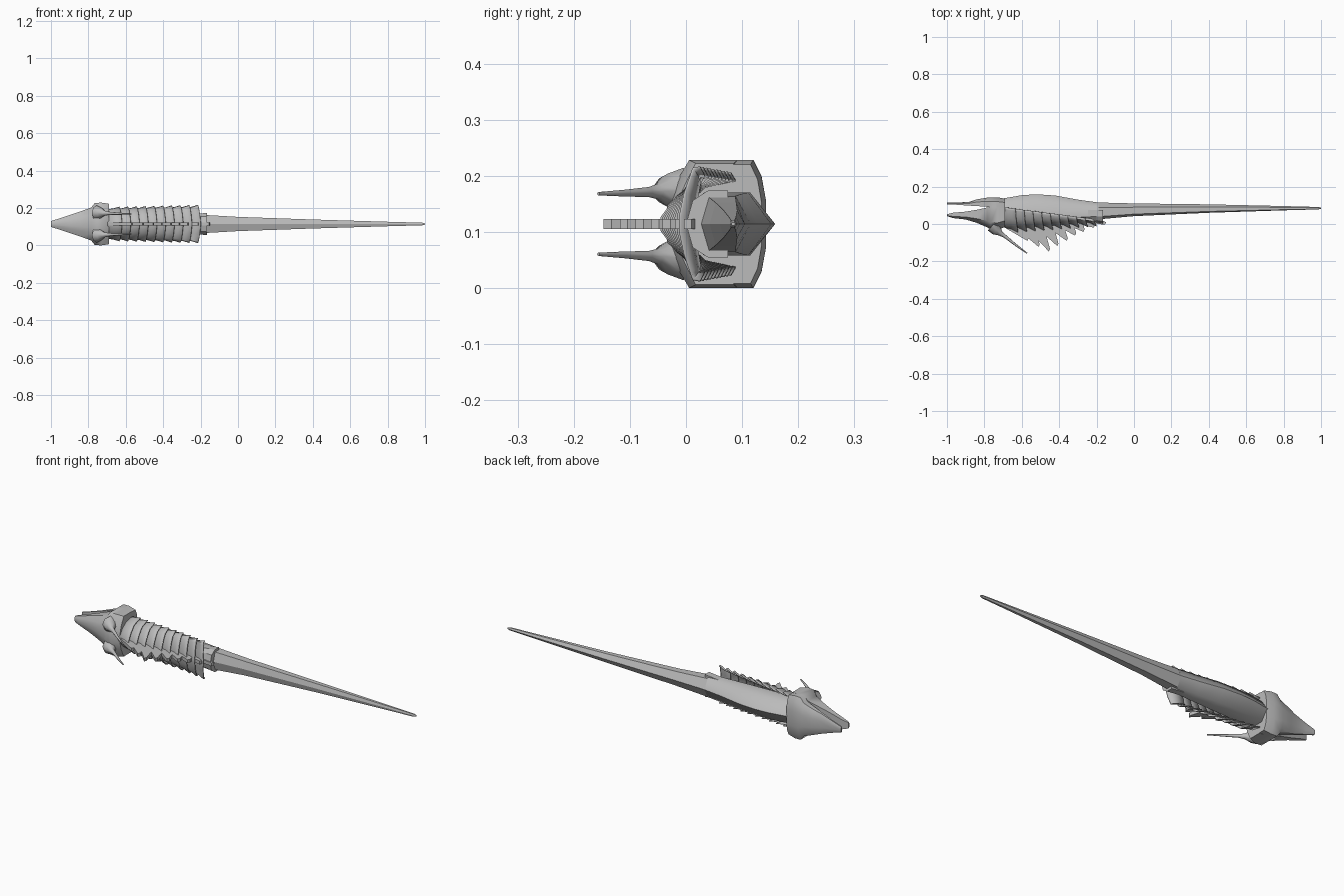
import bpy, bmesh, math
from mathutils import Vector

if "Cube" in bpy.data.objects:
    bpy.data.objects.remove(bpy.data.objects["Cube"])

CZ = 0.114  # height of the mirror plane
grey = bpy.data.materials.new("stone grey")
grey.diffuse_color = (0.5, 0.5, 0.5, 1)
grey.use_nodes = True
grey.node_tree.nodes["Principled BSDF"].inputs["Base Color"].default_value = grey.diffuse_color


def finish(name, bm, smooth=None):
    bmesh.ops.recalc_face_normals(bm, faces=bm.faces)
    me = bpy.data.meshes.new(name)
    bm.to_mesh(me)
    bm.free()
    ob = bpy.data.objects.new(name, me)
    me.materials.append(grey)
    bpy.context.collection.objects.link(ob)
    if smooth:
        bpy.context.view_layer.objects.active = ob
        ob.select_set(True)
        bpy.ops.object.shade_smooth_by_angle(angle=math.radians(smooth))
        ob.select_set(False)
    return ob


def loft(name, rings, closed=True, smooth=None):
    bm = bmesh.new()
    vs = [[bm.verts.new(p) for p in r] for r in rings]
    n = len(rings[0])
    for a, b in zip(vs, vs[1:]):
        for i in range(n if closed else n - 1):
            j = (i + 1) % n
            bm.faces.new((a[i], a[j], b[j], b[i]))
    if closed:
        bm.faces.new(vs[0])
        bm.faces.new(vs[-1])
    return finish(name, bm, smooth)


def hexagon(x, back, belly, half):
    h = belly - back
    pts = [(back, 0), (back + .16 * h, 1), (belly - .3 * h, 1),
           (belly, 0), (belly - .3 * h, -1), (back + .16 * h, -1)]
    return [(x, y, CZ + s * half) for y, s in pts]


def skull_ring(x, back, low, half, crown=.55):
    # flat sides, sloping crown and flat underside
    h = low - back
    right = [(back, .22), (back + .08 * h, crown), (back + .32 * h, 1), (low, 1)]
    pts = right + [(y, -s) for y, s in reversed(right)]
    return [(x, y, CZ + s * half) for y, s in pts]


# body and faceted tail
loft("body", [hexagon(*r) for r in (
    (-.76, .01, .125, .05), (-.68, .01, .14, .055), (-.6, .01, .154, .056),
    (-.52, .01, .159, .056), (-.42, .015, .152, .056), (-.3, .02, .13, .053),
    (-.19, .025, .115, .05))], smooth=60)
loft("tail", [hexagon(*r) for r in (
    (-.19, .025, .115, .049), (0, .042, .11, .038), (.4, .06, .105, .024),
    (.8, .073, .096, .012), (.985, .078, .091, .007), (1, .081, .088, .003))])

# upper head
loft("upper_head", [skull_ring(*r) for r in (
    (-1, .042, .052, .016), (-.97, .032, .06, .025), (-.9, .024, .066, .048),
    (-.84, .006, .076, .068), (-.785, -.018, .088, .088),
    (-.765, -.03, .09, .113), (-.73, -.035, .092, .114),
    (-.69, -.015, .085, .108))], smooth=50)


# lower jaw
def jaw_ring(x, top, low, half):
    h = low - top
    right = [(low, .35), (low - .15 * h, .75), (low - .4 * h, 1), (top, 1)]
    pts = right + [(y, -s) for y, s in reversed(right)]
    return [(x, y, CZ + s * half) for y, s in pts]


loft("lower_jaw", [jaw_ring(*r) for r in (
    (-1, .104, .115, .014), (-.95, .103, .114, .03), (-.88, .098, .119, .054),
    (-.84, .096, .132, .068), (-.785, .092, .141, .088),
    (-.765, .088, .143, .113), (-.73, .085, .143, .114),
    (-.69, .085, .135, .106))], smooth=50)


# horns with swollen roots, one on each side
def horn_ring(c, d, r):
    d = Vector(d).normalized()
    u = Vector((0, 0, 1))
    v = d.cross(u)
    return [Vector(c) + r * (math.cos(k * math.pi / 4) * u + math.sin(k * math.pi / 4) * v)
            for k in range(8)]


for side, word in ((1, "upper"), (-1, "lower")):
    path = [((-.755, -.005, .06), .04), ((-.735, -.032, .06), .03),
            ((-.715, -.05, .058), .014), ((-.69, -.066, .057), .009),
            ((-.635, -.11, .055), .006), ((-.572, -.156, .054), .003)]
    loft(word + "_horn", [horn_ring((x, y, CZ + side * z), (.75, -.65, 0), r)
                          for (x, y, z), r in path], smooth=50)

# overlapping arched armour bands
COUNT = 10
for i in range(COUNT):
    t = i / (COUNT - 1)
    x = -.70 + .42 * t
    end = .085 - .055 * t
    apex = -.03 + .033 * t

    def arch(x, grow, lean):
        half = [(apex, .012, 1), (apex + .22 * (end - apex), .052, .7),
                (apex + .5 * (end - apex), .082, .35), (end - .012, .094, .1), (end, .096, 0)]
        pts = [(y, -z, k) for y, z, k in reversed(half)] + half
        return [(x + lean * k, y - grow * (.3 + .7 * k), CZ + z * (1 + 6 * grow) * (.87 + .1 * t))
                for y, z, k in pts]

    band = loft("armour_band", [arch(x, -.014, 0), arch(x + .035, -.004, .01),
                                arch(x + .066, .014, .014)], closed=False, smooth=40)
    sol = band.modifiers.new("thickness", "SOLIDIFY")
    sol.thickness = .004
    sol.offset = 0

# swept row of back spines, longest near the shoulders
SPINES = 9
tips = [(-.57, -.09), (-.51, -.122), (-.455, -.147), (-.41, -.118), (-.36, -.09),
        (-.315, -.062), (-.27, -.042), (-.215, -.02), (-.155, -.004)]
for i, (tx, ty) in enumerate(tips):
    t = i / (SPINES - 1)
    bx, by = -.69 + .42 * t, -.02 + .03 * t
    outline = [(bx, by), (bx + .1, by + .008), (tx + .006, ty + .014), (tx, ty)]
    loft("back_spine", [[(x, y, CZ + s * .009) for x, y in outline] for s in (-1, 1)])

# small collar covering the tail root
loft("tail_collar", [[(x, y, CZ + s * h) for y, s in
                      ((.0 + d, 0), (.012 + d, .7), (.04, 1), (.075, 1),
                       (.075, -1), (.04, -1), (.012 + d, -.7))]
                     for x, h, d in ((-.26, .05, .015), (-.2, .056, .006), (-.165, .06, 0))])
